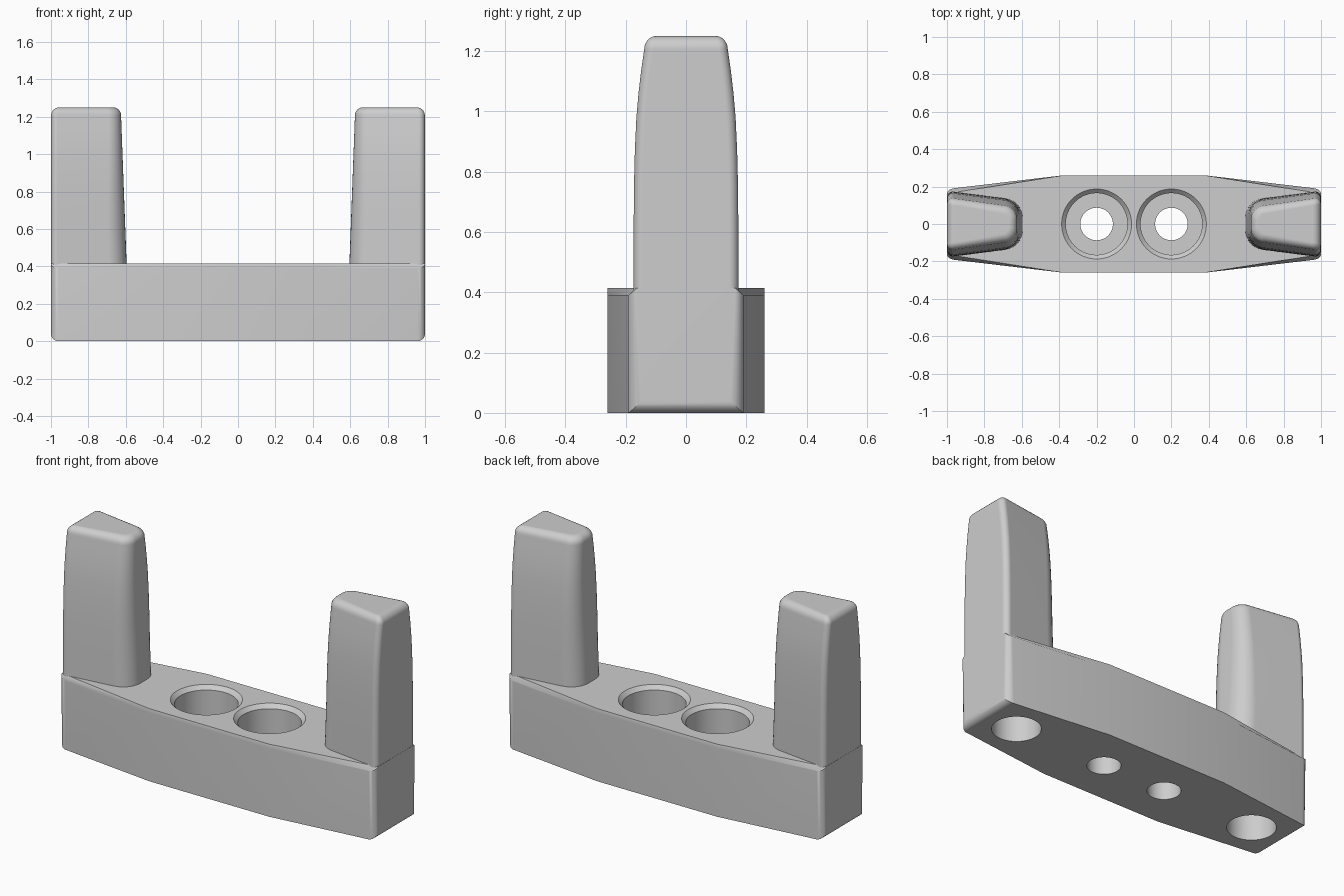
import bpy, bmesh, math
from mathutils import Vector

cube = bpy.data.objects.get("Cube")
if cube:
    bpy.data.objects.remove(cube, do_unlink=True)

GREY = (0.61, 0.61, 0.61, 1)
grey = bpy.data.materials.new("light grey")
grey.use_nodes = True
grey.diffuse_color = GREY
grey.node_tree.nodes["Principled BSDF"].inputs["Base Color"].default_value = GREY


def finish(name, bm):
    bmesh.ops.recalc_face_normals(bm, faces=bm.faces)
    mesh = bpy.data.meshes.new(name)
    bm.to_mesh(mesh)
    bm.free()
    mesh.materials.append(grey)
    obj = bpy.data.objects.new(name, mesh)
    bpy.context.collection.objects.link(obj)
    return obj


def select(obj):
    bpy.ops.object.select_all(action='DESELECT')
    obj.select_set(True)
    bpy.context.view_layer.objects.active = obj


def smooth(obj):
    select(obj)
    bpy.ops.object.shade_smooth_by_angle(angle=math.radians(30))
    obj.modifiers.new("Weighted Normal", 'WEIGHTED_NORMAL').keep_sharp = True


def loft(bm, rings):
    """Skin a stack of equal point rings and cap both ends."""
    rows = [[bm.verts.new(p) for p in ring] for ring in rings]
    n = len(rows[0])
    for a, b in zip(rows, rows[1:]):
        for i in range(n):
            j = (i + 1) % n
            bm.faces.new((a[i], a[j], b[j], b[i]))
    bm.faces.new(rows[0][::-1])
    bm.faces.new(rows[-1])


def rounded_outline(corners, z, steps=8):
    """Polygon of (x, y, radius) corners with each corner filleted."""
    ring = []
    for i, (x, y, r) in enumerate(corners):
        p = Vector((x, y))
        u = (Vector(corners[i - 1][:2]) - p).normalized()
        v = (Vector(corners[(i + 1) % len(corners)][:2]) - p).normalized()
        half = math.acos(u.dot(v)) / 2
        bisector = (u + v).normalized()
        centre = p + bisector * (r / math.sin(half))
        # Sweep the arc between the two tangent points
        middle = math.atan2(-bisector.y, -bisector.x)
        sweep = math.pi / 2 - half
        for k in range(steps + 1):
            a = middle + sweep * (2 * k / steps - 1)
            ring.append((centre.x + r * math.cos(a), centre.y + r * math.sin(a), z))
    return ring


def lathe(name, x, profile, segments=64):
    bm = bmesh.new()
    loft(bm, [[(x + r * math.cos(math.tau * i / segments),
                r * math.sin(math.tau * i / segments), z)
               for i in range(segments)] for r, z in profile])
    return finish(name, bm)


# Base block: long bar tapering towards both ends
TOP = 0.415
outline = [(1, -0.187), (1, 0.187), (0.38, 0.26), (-0.38, 0.26),
           (-1, 0.187), (-1, -0.187), (-0.38, -0.26), (0.38, -0.26)]
bm = bmesh.new()
loft(bm, [[(x, y, z) for x, y in outline] for z in (0, TOP)])


def edges_where(test):
    return [e for e in bm.edges if test(*[v.co for v in e.verts])]


# Chamfer along the long top edges, then rounded end corners
bmesh.ops.bevel(bm, geom=edges_where(
    lambda a, b: min(a.z, b.z) > TOP - 0.001 and abs(a.x - b.x) > 0.1 and a.y * b.y > 0),
    offset=0.024, segments=1, affect='EDGES')
bmesh.ops.bevel(bm, geom=edges_where(
    lambda a, b: min(abs(a.x), abs(b.x)) > 0.99 and a.x * b.x > 0
    and min(a.z, b.z) < 0.01),
    offset=0.04, segments=6, profile=0.5, affect='EDGES')
base = finish("base", bm)

# Counterbored through holes and blind holes underneath the posts
cutters = []
for s in (-1, 1):
    cutters.append(lathe("screw_hole_cutter", s * 0.2, [
        (0.087, -0.1), (0.087, 0.2), (0.165, 0.2), (0.165, TOP - 0.022),
        (0.187, TOP), (0.187, TOP + 0.1)]))
    cutters.append(lathe("post_hole_cutter", s * 0.783, [(0.127, -0.1), (0.127, 0.33)]))
select(base)
for c in cutters:
    mod = base.modifiers.new("Hole", 'BOOLEAN')
    mod.operation, mod.solver, mod.object = 'DIFFERENCE', 'EXACT', c
    bpy.ops.object.modifier_apply(modifier=mod.name)
for c in cutters:
    bpy.data.objects.remove(c, do_unlink=True)
smooth(base)


# Posts: wedge section with a round inner end, narrowing and filleted at the top
def post_ring(z, half_width, inner_x, inner_radius, inset=0.0):
    outer, inner = 0.999 - inset, inner_x + inset
    wo = half_width - inset
    wi = wo - 0.052
    ri = min(max(inner_radius - inset * 0.8, 0.02), wi * 0.85)
    ro = max(0.03 - inset * 0.6, 0.006)
    return [(outer, -wo, ro), (outer, wo, ro), (inner, wi, ri), (inner, -wi, ri)], z


FILLET, HEIGHT = 0.043, 1.25
stations = [(0.37, 0.178), (0.6, 0.178), (0.75, 0.177), (0.87, 0.174),
            (0.98, 0.169), (1.06, 0.162), (1.13, 0.154), (HEIGHT - FILLET, 0.143)]
rings = []
for z, w in stations:
    t = (z - 0.4) / 0.8
    rings.append(post_ring(z, w, 0.595 + 0.03 * t, 0.12 - 0.045 * max(t, 0)))
for k in range(1, 7):
    a = math.pi / 2 * k / 6
    rings.append(post_ring(HEIGHT - FILLET * (1 - math.sin(a)), 0.143, 0.625, 0.075,
                           FILLET * (1 - math.cos(a))))

for side, s in (("left", 1), ("right", -1)):
    bm = bmesh.new()
    loft(bm, [[(s * x, y, h) for x, y, h in rounded_outline(c, z)] for c, z in rings])
    smooth(finish(side + "_post", bm))
